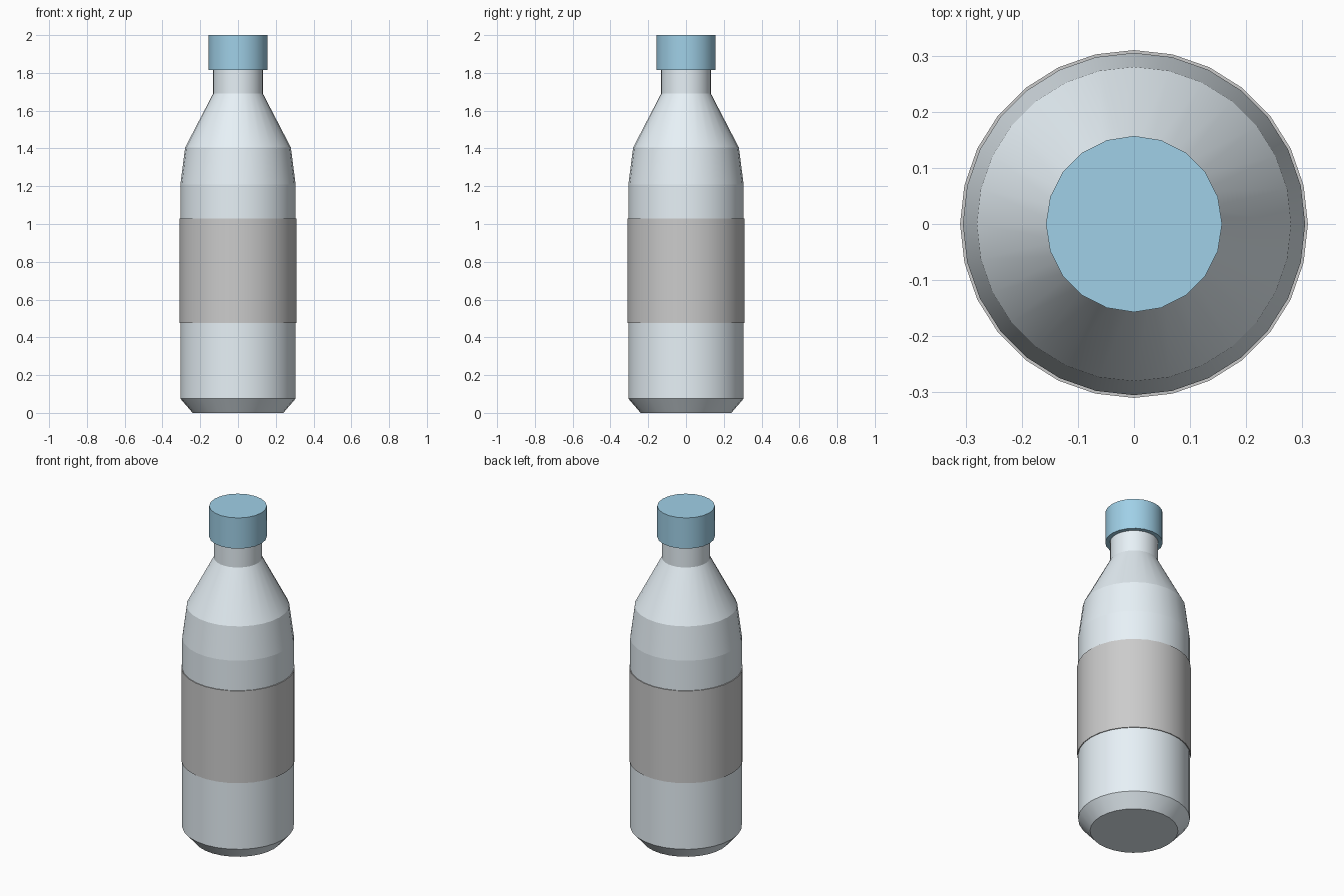
import bpy, bmesh, math

if "Cube" in bpy.data.objects:
    bpy.data.objects.remove(bpy.data.objects["Cube"])


def lathe(name, profile, sides, colour=None):
    """Spin a (radius, z) profile around z and close both ends."""
    bm = bmesh.new()
    rings = []
    for r, z in profile:
        rings.append([bm.verts.new((r * math.cos(2 * math.pi * i / sides),
                                    r * math.sin(2 * math.pi * i / sides), z))
                      for i in range(sides)])
    for a, b in zip(rings, rings[1:]):
        for i in range(sides):
            j = (i + 1) % sides
            bm.faces.new((a[i], a[j], b[j], b[i])).smooth = True
    bm.faces.new(rings[0][::-1])
    bm.faces.new(rings[-1])
    # crisp rings, smooth around the circumference
    for e in bm.edges:
        if abs(e.verts[0].co.z - e.verts[1].co.z) < 1e-5:
            e.smooth = False
    mesh = bpy.data.meshes.new(name)
    bm.to_mesh(mesh)
    bm.free()
    obj = bpy.data.objects.new(name, mesh)
    bpy.context.collection.objects.link(obj)
    if colour:
        mat = bpy.data.materials.new(name + "_colour")
        mat.diffuse_color = colour
        mat.use_nodes = True
        mat.node_tree.nodes["Principled BSDF"].inputs["Base Color"].default_value = mat.diffuse_color
        mesh.materials.append(mat)
    return obj


# Bottle: chamfered base, straight wall, tapered shoulder, neck
lathe("bottle_body",
      [(0.24, 0), (0.305, 0.075), (0.305, 1.21), (0.28, 1.405),
       (0.132, 1.69), (0.132, 1.83)], 28, (0.80, 0.88, 0.93, 1))

# Label sleeve around the wall
lathe("label", [(0.31, 0.475), (0.31, 1.03)], 28)

# Screw cap
lathe("cap", [(0.157, 1.815), (0.157, 2.0)], 20, (0.35, 0.63, 0.80, 1))
